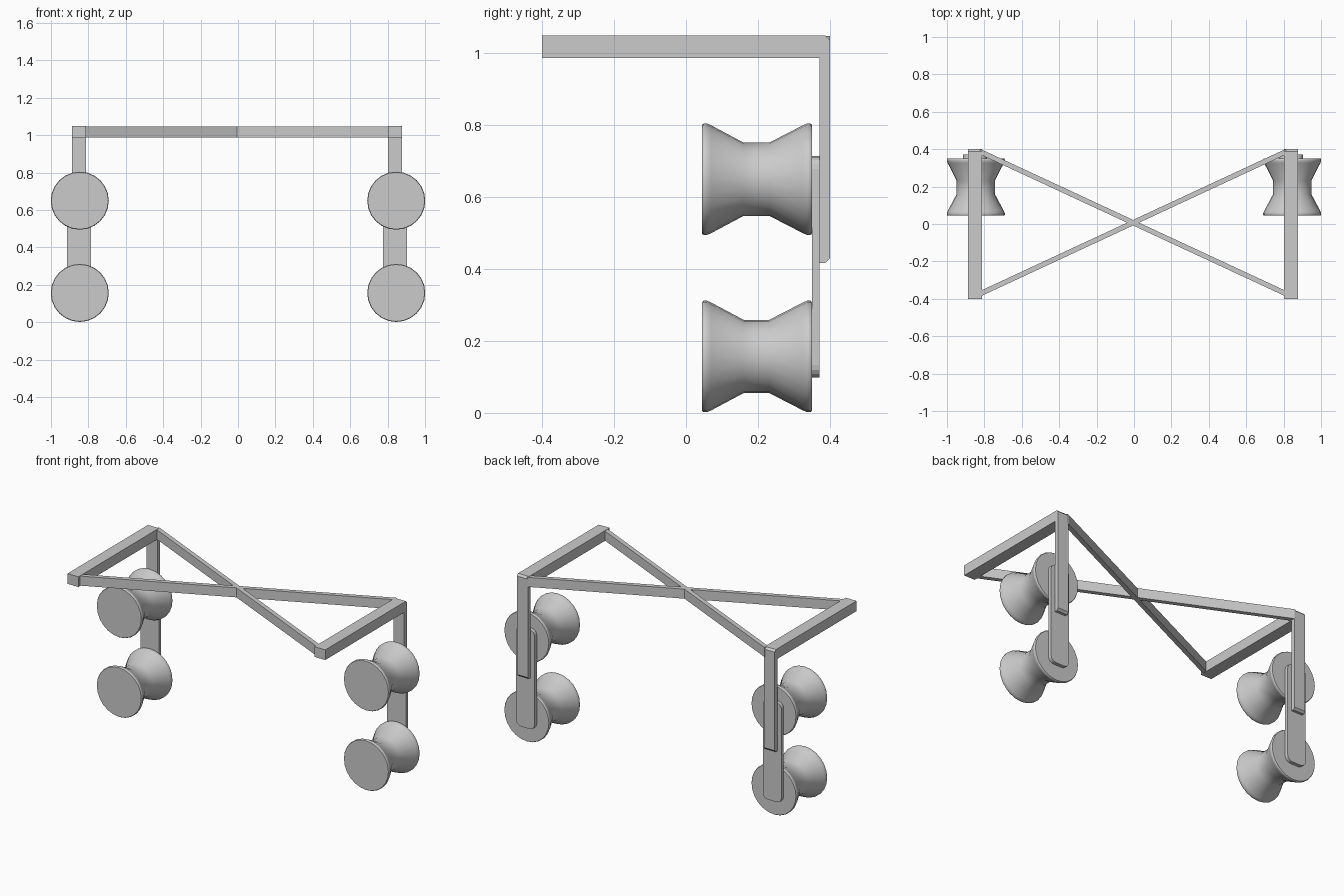
import bpy, bmesh, math
from mathutils import Vector

if "Cube" in bpy.data.objects:
    bpy.data.objects.remove(bpy.data.objects["Cube"])

grey = bpy.data.materials.new("light grey")
grey.diffuse_color = (0.6, 0.6, 0.6, 1)
grey.use_nodes = True
grey.node_tree.nodes["Principled BSDF"].inputs["Base Color"].default_value = grey.diffuse_color


def finish(name, bm, smooth=False):
    bmesh.ops.recalc_face_normals(bm, faces=bm.faces)
    mesh = bpy.data.meshes.new(name)
    bm.to_mesh(mesh)
    bm.free()
    mesh.materials.append(grey)
    ob = bpy.data.objects.new(name, mesh)
    bpy.context.collection.objects.link(ob)
    if smooth:
        bpy.ops.object.select_all(action='DESELECT')
        ob.select_set(True)
        bpy.context.view_layer.objects.active = ob
        bpy.ops.object.shade_smooth_by_angle(angle=math.radians(40))
    return ob


def prism(name, outline, depth):
    """Extrude a closed 3D outline along the depth vector."""
    bm = bmesh.new()
    face = bm.faces.new([bm.verts.new(p) for p in outline])
    out = bmesh.ops.extrude_face_region(bm, geom=[face])
    verts = [g for g in out["geom"] if isinstance(g, bmesh.types.BMVert)]
    bmesh.ops.translate(bm, verts=verts, vec=depth)
    return finish(name, bm)


def roller(name, x, z, sides=24):
    """Waisted roller turned around the y axis."""
    profile = [(0.045, 0.152), (0.049, 0.155), (0.058, 0.155), (0.07, 0.15),
               (0.16, 0.102), (0.232, 0.102), (0.325, 0.15), (0.337, 0.155),
               (0.346, 0.155), (0.35, 0.152)]
    bm = bmesh.new()
    rings = []
    for y, r in profile:
        rings.append([bm.verts.new((x + r * math.sin(math.tau * i / sides), y,
                                    z + r * math.cos(math.tau * i / sides)))
                      for i in range(sides)])
    for a, b in zip(rings, rings[1:]):
        for i in range(sides):
            j = (i + 1) % sides
            bm.faces.new((a[i], a[j], b[j], b[i]))
    bm.faces.new(rings[0])
    bm.faces.new(rings[-1])
    return finish(name, bm, True)


def rounded_plate(name, x, w, z0, z1, y0, y1, r=0.035, steps=4):
    pts = []
    corners = [(w - r, z1 - r), (r - w, z1 - r), (r - w, z0 + r), (w - r, z0 + r)]
    for k, (cx, cz) in enumerate(corners):
        for i in range(steps + 1):
            a = math.pi / 2 * (k + i / steps)
            pts.append((x + cx + r * math.cos(a), y0, cz + r * math.sin(a)))
    return prism(name, pts, Vector((0, y1 - y0, 0)))


# The two side assemblies
for side, beam_x, roll_x in (("left", -0.85, -0.846), ("right", 0.84, 0.846)):
    # Bent bar: top beam and rear upright, bevelled at the rear edges
    c = 0.012
    bar = [(-0.4, 0.987), (0.372, 0.987), (0.372, 0.417), (0.4 - c, 0.417),
           (0.4, 0.417 + c), (0.4, 1.05 - c), (0.4 - c, 1.05), (-0.4, 1.05)]
    prism(side + "_bent_bar", [(beam_x - 0.0375, y, z) for y, z in bar],
          Vector((0.075, 0, 0)))
    # Link plate carrying both rollers
    rounded_plate(side + "_link_plate", beam_x, 0.064, 0.098, 0.714, 0.35, 0.372)
    roller(side + "_lower_roller", roll_x, 0.157)
    roller(side + "_upper_roller", roll_x, 0.65)

# Crossed braces between the beams
for name, s in (("rising_brace", 1), ("falling_brace", -1)):
    a = Vector((-0.825, 0.007 - 0.381 * s, 0.989))
    b = Vector((0.815, 0.007 + 0.381 * s, 0.989))
    d = (b - a).normalized()
    n = Vector((-d.y, d.x, 0)) * 0.0135
    prism(name, [a - n, b - n, b + n, a + n], Vector((0, 0, 0.059)))
